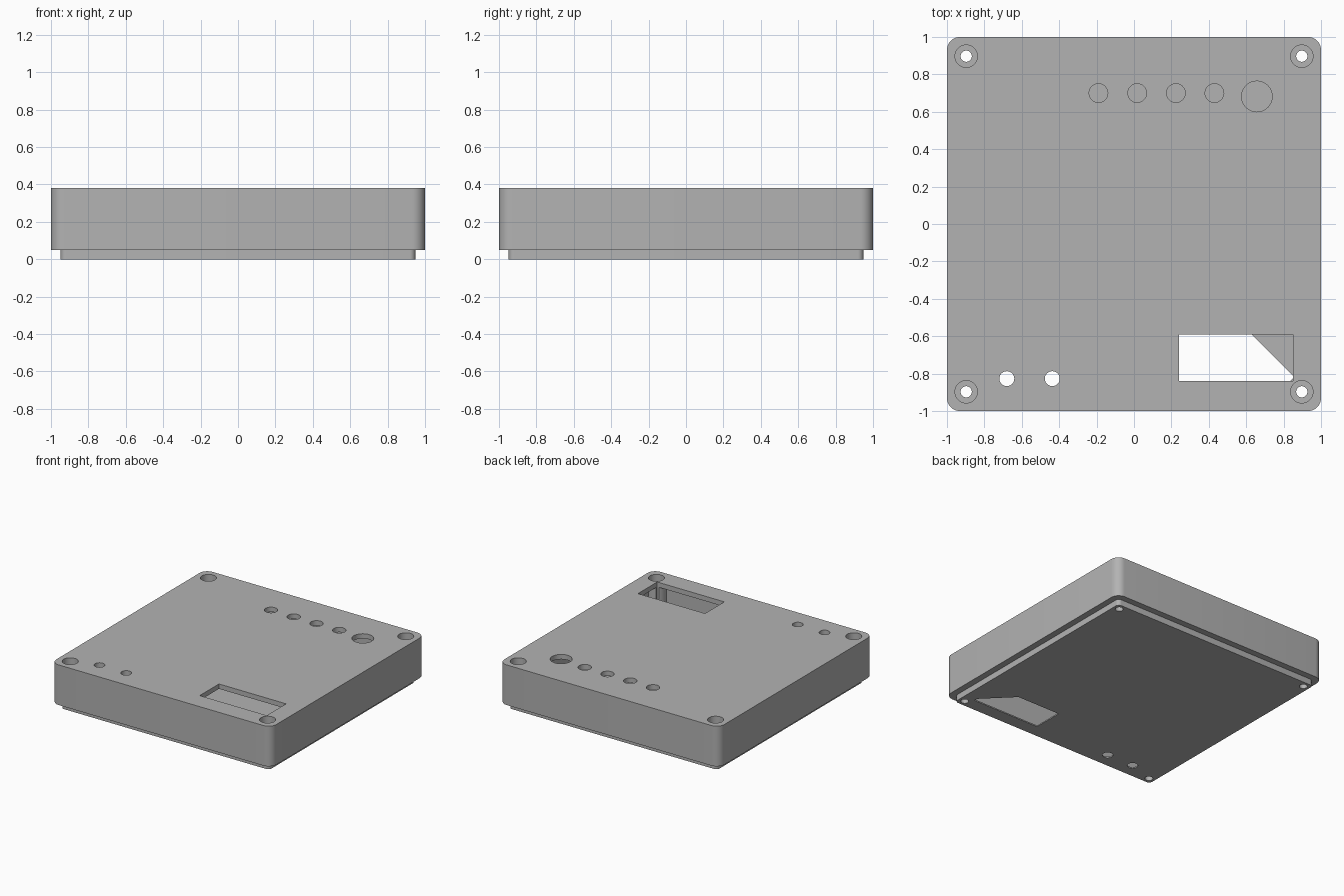
import bpy
import bmesh
from math import cos, sin, pi, radians

cube = bpy.data.objects.get("Cube")
if cube:
    bpy.data.objects.remove(cube, do_unlink=True)

# Single plastic colour
grey = bpy.data.materials.new("grey_plastic")
grey.use_nodes = True
colour = (0.45, 0.45, 0.45, 1)
grey.diffuse_color = colour
grey.node_tree.nodes["Principled BSDF"].inputs["Base Color"].default_value = colour


def prism(name, outline, z0, z1):
    """Extrude a counter-clockwise outline from z0 to z1."""
    bm = bmesh.new()
    face = bm.faces.new([bm.verts.new((x, y, z0)) for x, y in outline])
    up = bmesh.ops.extrude_face_region(bm, geom=[face])["geom"]
    for v in up:
        if isinstance(v, bmesh.types.BMVert):
            v.co.z = z1
    bmesh.ops.recalc_face_normals(bm, faces=bm.faces)
    mesh = bpy.data.meshes.new(name)
    bm.to_mesh(mesh)
    bm.free()
    mesh.materials.append(grey)
    obj = bpy.data.objects.new(name, mesh)
    bpy.context.collection.objects.link(obj)
    return obj


def circle(x, y, r, n=32):
    return [(x + r * cos(2 * pi * i / n), y + r * sin(2 * pi * i / n)) for i in range(n)]


def rounded_square(half, r, steps=8):
    pts = []
    for k, (sx, sy) in enumerate([(1, 1), (-1, 1), (-1, -1), (1, -1)]):
        for i in range(steps + 1):
            a = pi / 2 * (k + i / steps)
            pts.append((sx * (half - r) + r * cos(a), sy * (half - r) + r * sin(a)))
    return pts


def combine(target, tool, operation):
    """Apply a boolean and discard the tool."""
    tool.hide_render = True
    mod = target.modifiers.new("combine", 'BOOLEAN')
    mod.operation, mod.solver, mod.object = operation, 'EXACT', tool
    bpy.context.view_layer.objects.active = target
    bpy.ops.object.modifier_apply(modifier=mod.name)
    bpy.data.objects.remove(tool, do_unlink=True)


def cut(target, outline, z0, z1):
    combine(target, prism("cutter", outline, z0, z1), 'DIFFERENCE')


top = 0.38
corners = [(sx * 0.897, sy * 0.897) for sx in (-1, 1) for sy in (-1, 1)]

# Outer shell with the stepped lip underneath
case = prism("enclosure_case", rounded_square(1.0, 0.07), 0.05, top)
combine(case, prism("lip", rounded_square(0.948, 0.03), 0, 0.1), 'UNION')

# Hollow interior, leaving a screw post in each corner
cavity = prism("cavity", rounded_square(0.91, 0.03), 0.01, top - 0.04)
for x, y in corners:
    cut(cavity, circle(x, y, 0.085), -0.1, 0.5)
combine(case, cavity, 'DIFFERENCE')

# Countersunk screw holes
for x, y in corners:
    cut(case, circle(x, y, 0.06), 0.24, 0.5)
    cut(case, circle(x, y, 0.03), -0.1, 0.3)

# Row of button holes and the larger dial hole, through the top only
for x in (-0.19, 0.017, 0.224, 0.43):
    cut(case, circle(x, 0.7, 0.05), 0.2, 0.5)
cut(case, circle(0.657, 0.682, 0.082), 0.2, 0.5)

# Two small holes through top and floor
for x in (-0.68, -0.437):
    cut(case, circle(x, -0.827, 0.04), -0.1, 0.5)

# Display window, with one corner left filled in the floor
cut(case, [(0.24, -0.84), (0.85, -0.84), (0.85, -0.59), (0.24, -0.59)], 0.2, 0.5)
cut(case, [(0.24, -0.84), (0.85, -0.84), (0.85, -0.81), (0.63, -0.59), (0.24, -0.59)], -0.1, 0.1)

# Smooth the rounded corners and bores, keep edges crisp
bpy.ops.object.select_all(action='DESELECT')
case.select_set(True)
bpy.context.view_layer.objects.active = case
bpy.ops.object.shade_smooth_by_angle(angle=radians(30))
